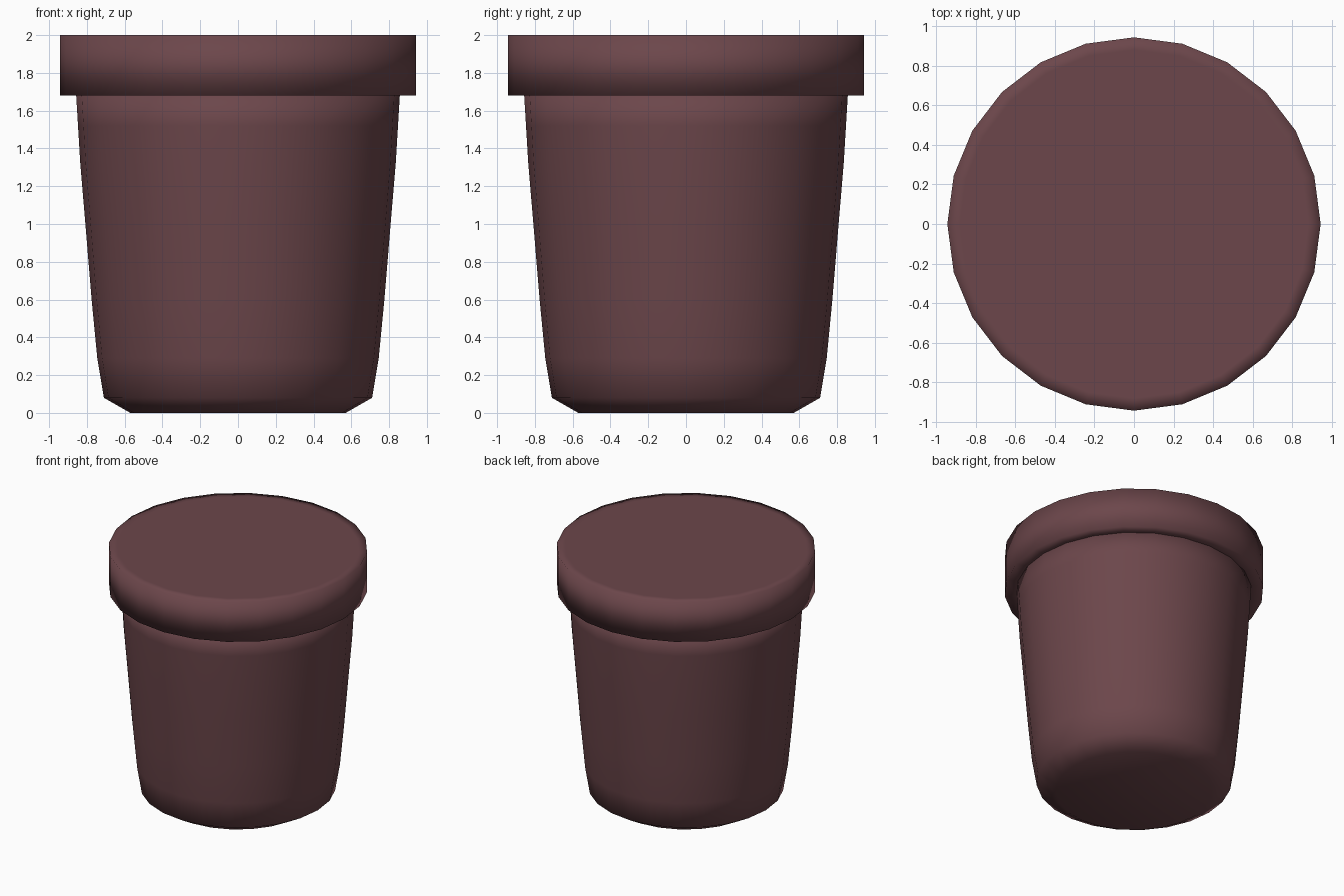
import bpy, bmesh, math

if "Cube" in bpy.data.objects:
    bpy.data.objects.remove(bpy.data.objects["Cube"])

SIDES = 24

mat = bpy.data.materials.new("dark_maroon")
mat.diffuse_color = (0.15, 0.062, 0.07, 1)
mat.use_nodes = True
mat.node_tree.nodes["Principled BSDF"].inputs["Base Color"].default_value = mat.diffuse_color


def lathe(name, profile):
    """Revolve a (radius, height) profile, closing both ends with a flat disc."""
    bm = bmesh.new()
    rings = []
    for r, z in profile:
        rings.append([bm.verts.new((r * math.cos(2 * math.pi * i / SIDES),
                                    r * math.sin(2 * math.pi * i / SIDES), z))
                      for i in range(SIDES)])
    for low, high in zip(rings, rings[1:]):
        for i in range(SIDES):
            j = (i + 1) % SIDES
            bm.faces.new((low[i], low[j], high[j], high[i]))
    bm.faces.new(rings[0][::-1])
    bm.faces.new(rings[-1])
    for f in bm.faces:
        f.smooth = True
    mesh = bpy.data.meshes.new(name)
    bm.to_mesh(mesh)
    bm.free()
    mesh.materials.append(mat)
    ob = bpy.data.objects.new(name, mesh)
    bpy.context.collection.objects.link(ob)
    return ob


# Tapered tub with a chamfered foot
lathe("tub", [(0.57, 0), (0.71, 0.08), (0.745, 0.29), (0.775, 0.6),
              (0.808, 1.0), (0.835, 1.32), (0.847, 1.52), (0.857, 1.685),
              (0.80, 1.69)])

# Overhanging lid, softly shaded around its rim
lathe("lid", [(0.86, 1.68), (0.943, 1.68), (0.943, 2.0), (0.88, 2.0)])
